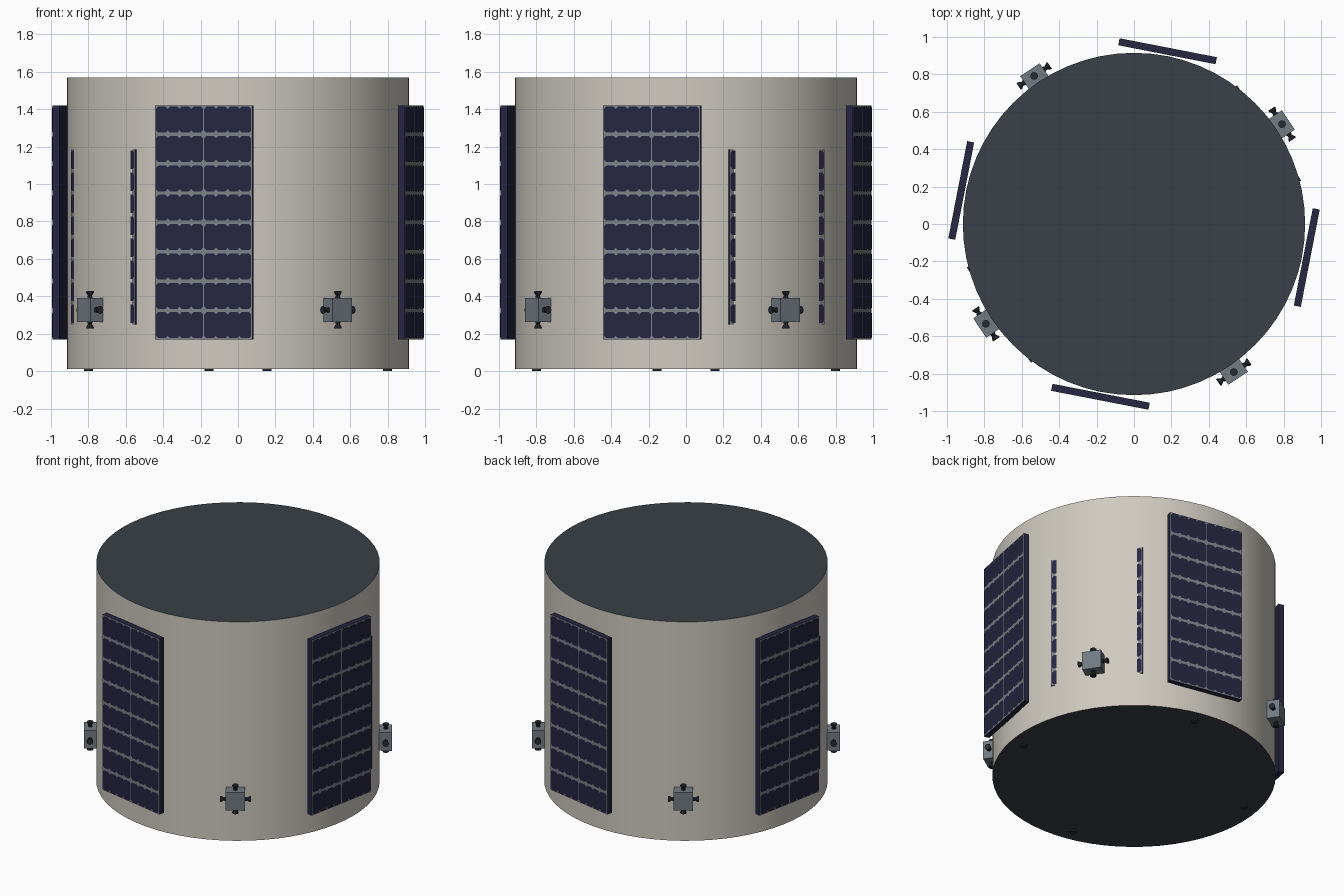
import bpy, bmesh, math
from mathutils import Matrix, Vector

cube = bpy.data.objects.get("Cube")
if cube:
    bpy.data.objects.remove(cube, do_unlink=True)


def material(name, rgb):
    m = bpy.data.materials.new(name)
    m.use_nodes = True
    m.diffuse_color = (*rgb, 1)
    m.node_tree.nodes["Principled BSDF"].inputs["Base Color"].default_value = (*rgb, 1)
    return m


WALL = material("warm_white", (0.62, 0.59, 0.53))
CAP = material("dark_slate", (0.042, 0.052, 0.063))
NAVY = material("navy_cell", (0.019, 0.019, 0.054))
GREY = material("panel_grey", (0.2, 0.225, 0.25))
BLOCK = material("block_grey", (0.17, 0.2, 0.23))
NOZZLE = material("nozzle_black", (0.02, 0.025, 0.03))


def make_mesh(name, bm, *mats):
    mesh = bpy.data.meshes.new(name)
    bm.normal_update()
    bm.to_mesh(mesh)
    bm.free()
    for m in mats:
        mesh.materials.append(m)
    return mesh


def place(name, mesh, angle=0):
    ob = bpy.data.objects.new(name, mesh)
    ob.rotation_euler.z = math.radians(angle)
    bpy.context.collection.objects.link(ob)
    return ob


def add_box(bm, lo, hi):
    lo, hi = Vector(lo), Vector(hi)
    size = hi - lo
    mat = Matrix.Translation((lo + hi) / 2) @ Matrix.Diagonal((*size, 1))
    verts = bmesh.ops.create_cube(bm, size=1, matrix=mat)["verts"]
    return {f for v in verts for f in v.link_faces}


# Drum body: pale wall, dark end caps
bm = bmesh.new()
bmesh.ops.create_cone(bm, cap_ends=True, segments=64, radius1=0.915, radius2=0.915,
                      depth=1.56, matrix=Matrix.Translation((0, 0, 0.79)))
bm.normal_update()
for f in bm.faces:
    is_cap = abs(f.normal.z) > 0.5
    f.material_index = int(is_cap)
    f.smooth = not is_cap
place("drum_body", make_mesh("drum_body", bm, WALL, CAP))


# Solar panel, facing +x locally: a backing board with rows of clipped cells
def solar_panel(name, face, width, z0, z1, thick, rows=8, cols=8):
    bm = bmesh.new()
    board = add_box(bm, (face - thick, -width / 2, z0), (face, width / 2, z1))
    bm.normal_update()
    for f in board:
        f.material_index = 1 if f.normal.x > 0.5 else 0
    border, mid, gap, clip = 0.006, 0.003, 0.018, 0.012
    cell_w = (width / 2 - border - mid) / (cols / 2)
    pitch = (z1 - z0 - 2 * border + gap) / rows
    h = pitch - gap
    for side in (-1, 1):
        for c in range(cols // 2):
            a = side * (mid + c * cell_w)
            b = side * (mid + (c + 1) * cell_w)
            y0, y1 = min(a, b), max(a, b)
            for r in range(rows):
                b0 = z0 + border + r * pitch
                b1 = b0 + h
                ring = [(y0 + clip, b0), (y1 - clip, b0), (y1, b0 + clip), (y1, b1 - clip),
                        (y1 - clip, b1), (y0 + clip, b1), (y0, b1 - clip), (y0, b0 + clip)]
                bm.faces.new([bm.verts.new((face + 0.003, y, z)) for y, z in ring])
    return make_mesh(name, bm, NAVY, GREY)


outer = solar_panel("outer_panel", 0.96, 0.53, 0.17, 1.42, 0.038)
for i in range(4):
    place(f"outer_panel_{i + 1}", outer, 79 + 90 * i)

# Recessed panels: only their long edges emerge from the wall
inner = solar_panel("recessed_panel", 0.871, 0.614, 0.25, 1.185, 0.02)
for i in range(2):
    place(f"recessed_panel_{i + 1}", inner, 34 + 180 * i)

# Thruster blocks with four flared nozzles each
bm = bmesh.new()
add_box(bm, (0.89, -0.0625, 0.262), (0.995, 0.0625, 0.392))
block = make_mesh("thruster_block", bm, BLOCK)

bm = bmesh.new()
centre = Matrix.Translation((0.955, 0, 0.327))
for i in range(4):
    turn = centre @ Matrix.Rotation(math.pi / 2 * i, 4, "X")
    # narrow throat, flared bell, short lip
    for r1, r2, start, end in ((0.016, 0.011, 0.06, 0.076), (0.011, 0.021, 0.076, 0.092),
                               (0.021, 0.021, 0.092, 0.1)):
        bmesh.ops.create_cone(bm, cap_ends=True, segments=8, radius1=r1, radius2=r2,
                              depth=end - start,
                              matrix=turn @ Matrix.Translation((0, 0, (start + end) / 2)))
nozzles = make_mesh("thruster_nozzles", bm, NOZZLE)
for i in range(4):
    place(f"thruster_block_{i + 1}", block, 34 + 90 * i)
    place(f"thruster_nozzles_{i + 1}", nozzles, 34 + 90 * i)

# Small foot pads under the drum
bm = bmesh.new()
bmesh.ops.create_cone(bm, cap_ends=True, segments=12, radius1=0.024, radius2=0.024,
                      depth=0.014, matrix=Matrix.Translation((0.815, 0, 0.007)))
foot = make_mesh("foot_pad", bm, NOZZLE)
for i in range(4):
    place(f"foot_pad_{i + 1}", foot, 79 + 90 * i)
